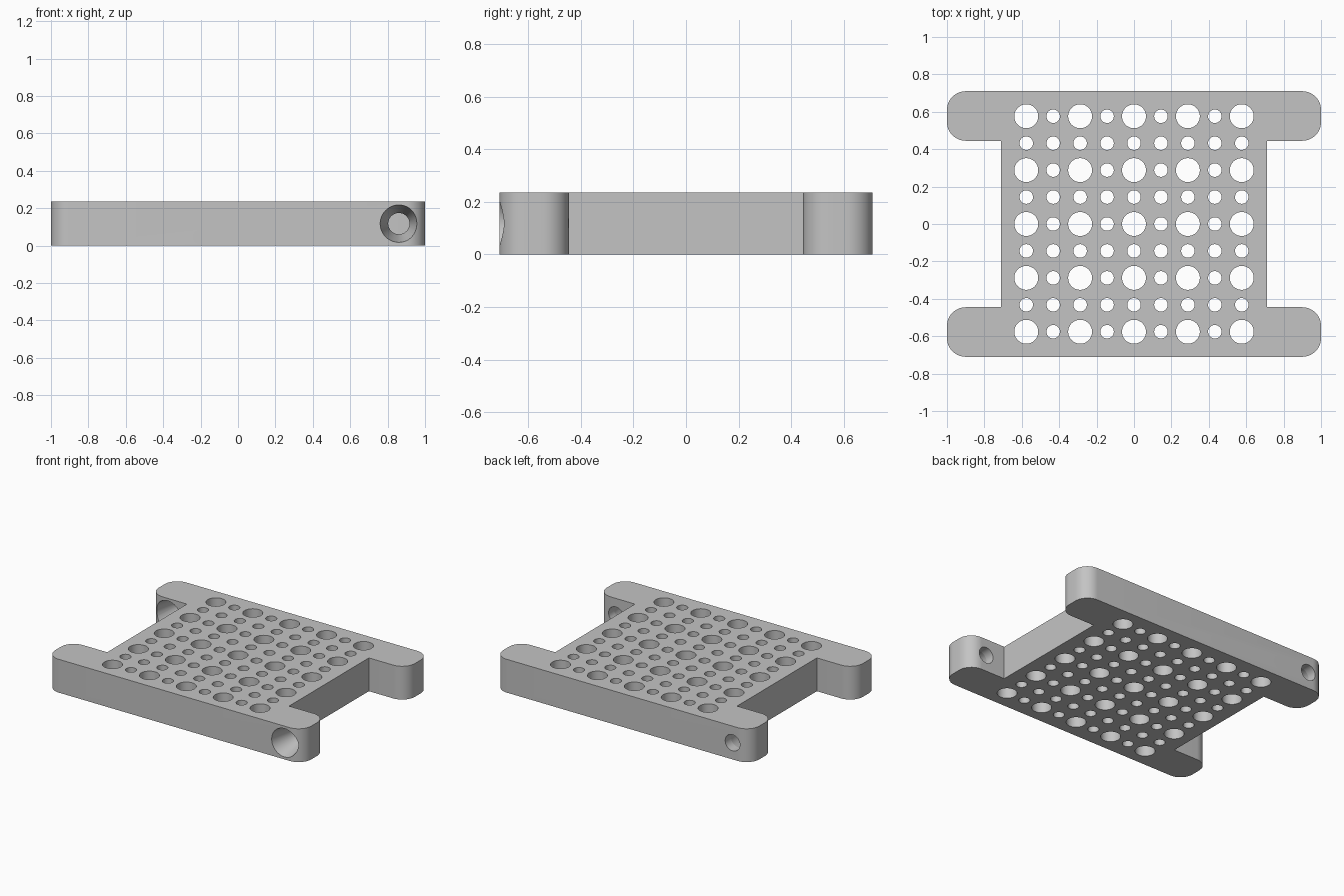
import bpy
import bmesh
from math import cos, sin, pi, radians
from mathutils import Matrix, Vector

if "Cube" in bpy.data.objects:
    bpy.data.objects.remove(bpy.data.objects["Cube"], do_unlink=True)

HEIGHT = 0.235
HALF_LENGTH, HALF_DEPTH = 1.0, 0.71      # overall half sizes
BODY_X, LUG_Y = 0.71, 0.445              # waist side and inner lug face
CORNER = 0.1
PITCH = 0.144
SEGMENTS = 48


def new_object(name, bm):
    bmesh.ops.recalc_face_normals(bm, faces=bm.faces[:])
    mesh = bpy.data.meshes.new(name)
    bm.to_mesh(mesh)
    bm.free()
    obj = bpy.data.objects.new(name, mesh)
    bpy.context.collection.objects.link(obj)
    return obj


def lathe(bm, matrix, profile):
    """Closed turned solid from (radius, height) pairs along local z."""
    rings = []
    for radius, height in profile:
        angles = [2 * pi * i / SEGMENTS for i in range(SEGMENTS)]
        rings.append([bm.verts.new(matrix @ Vector((radius * cos(a), radius * sin(a), height)))
                      for a in angles])
    for low, high in zip(rings, rings[1:]):
        for i in range(SEGMENTS):
            j = (i + 1) % SEGMENTS
            bm.faces.new((low[i], low[j], high[j], high[i]))
    bm.faces.new(rings[0][::-1])
    bm.faces.new(rings[-1])


# Outline of one quarter: waist corner, then the two rounded lug corners
def arc(cx, cy, start):
    steps = 12
    return [(cx + CORNER * cos(start + pi / 2 * i / steps),
             cy + CORNER * sin(start + pi / 2 * i / steps)) for i in range(steps + 1)]


quarter = [(BODY_X, LUG_Y)]
quarter += arc(HALF_LENGTH - CORNER, LUG_Y + CORNER, -pi / 2)
quarter += arc(HALF_LENGTH - CORNER, HALF_DEPTH - CORNER, 0)
half = quarter + [(-x, y) for x, y in reversed(quarter)]
outline = half + [(x, -y) for x, y in reversed(half)]

# Plate body
bm = bmesh.new()
base = bm.faces.new([bm.verts.new((x, y, 0)) for x, y in outline])
top = bmesh.ops.extrude_face_region(bm, geom=[base])
bmesh.ops.translate(bm, vec=(0, 0, HEIGHT),
                    verts=[v for v in top["geom"] if isinstance(v, bmesh.types.BMVert)])
plate = new_object("perforated_plate", bm)

# Grid of large and small through holes
bm = bmesh.new()
for i in range(-4, 5):
    for j in range(-4, 5):
        radius = 0.064 if i % 2 == 0 and j % 2 == 0 else 0.036
        lathe(bm, Matrix.Translation((i * PITCH, j * PITCH, 0)),
              [(radius, -0.1), (radius, HEIGHT + 0.1)])

# Countersunk screw holes through two opposite lugs, both entered from the front
turn = Matrix.Rotation(radians(-90), 4, 'X')
for x, y in ((0.86, -HALF_DEPTH), (-0.86, LUG_Y)):
    lathe(bm, Matrix.Translation((x, y, HEIGHT / 2)) @ turn,
          [(0.104, -0.02), (0.1, 0), (0.057, 0.2), (0.057, 0.36)])
cutter = new_object("hole_cutter", bm)
cutter.hide_render = True

cut = plate.modifiers.new("holes", 'BOOLEAN')
cut.operation = 'DIFFERENCE'
cut.solver = 'EXACT'
cut.object = cutter
bpy.ops.object.select_all(action='DESELECT')
plate.select_set(True)
bpy.context.view_layer.objects.active = plate
bpy.ops.object.modifier_apply(modifier=cut.name)
bpy.data.objects.remove(cutter, do_unlink=True)

# Grey finish
grey = bpy.data.materials.new("plain grey")
grey.use_nodes = True
colour = (0.55, 0.55, 0.55, 1)
grey.diffuse_color = colour
grey.node_tree.nodes["Principled BSDF"].inputs["Base Color"].default_value = colour
plate.data.materials.clear()
plate.data.materials.append(grey)
bpy.ops.object.shade_smooth_by_angle(angle=radians(10))
